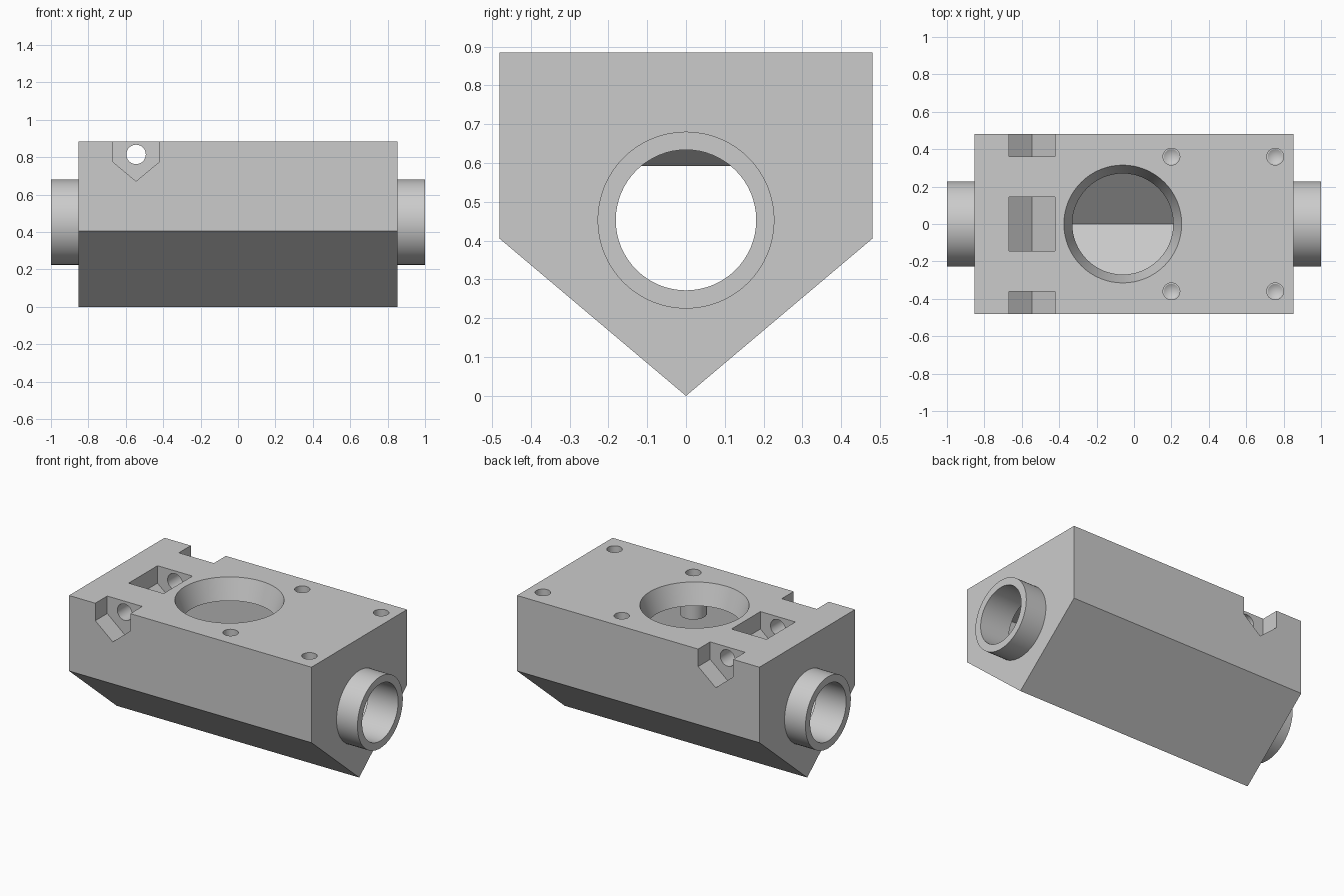
import bpy, bmesh
from math import radians
from mathutils import Matrix

if "Cube" in bpy.data.objects:
    bpy.data.objects.remove(bpy.data.objects["Cube"], do_unlink=True)

grey = bpy.data.materials.new("plain grey")
grey.use_nodes = True
colour = (0.6, 0.6, 0.6, 1)
grey.diffuse_color = colour
grey.node_tree.nodes["Principled BSDF"].inputs["Base Color"].default_value = colour


def finish(bm, name):
    bmesh.ops.recalc_face_normals(bm, faces=bm.faces)
    mesh = bpy.data.meshes.new(name)
    bm.to_mesh(mesh)
    bm.free()
    mesh.materials.append(grey)
    obj = bpy.data.objects.new(name, mesh)
    bpy.context.collection.objects.link(obj)
    return obj


def keel_prism(name, axis, centre, start, end, half, low, shoulder, top):
    """Five-sided prism with a V underside, running along x or y."""
    outline = [(0, low), (half, shoulder), (half, top), (-half, top), (-half, shoulder)]
    bm = bmesh.new()
    ring = []
    for u, z in outline:
        ring.append(bm.verts.new((start, u + centre, z) if axis == "X" else (u + centre, start, z)))
    face = bm.faces.new(ring)
    grown = bmesh.ops.extrude_face_region(bm, geom=[face])["geom"]
    shift = (end - start, 0, 0) if axis == "X" else (0, end - start, 0)
    moved = [v for v in grown if isinstance(v, bmesh.types.BMVert)]
    bmesh.ops.translate(bm, verts=moved, vec=shift)
    return finish(bm, name)


def cylinder(name, centre, r1, r2, depth, axis="Z", sides=64):
    """Cylinder or cone, r1 at the lower end of its axis."""
    turn = {"X": Matrix.Rotation(radians(90), 4, "Y"),
            "Y": Matrix.Rotation(radians(90), 4, "X"), "Z": Matrix()}[axis]
    bm = bmesh.new()
    bmesh.ops.create_cone(bm, cap_ends=True, segments=sides, radius1=r1, radius2=r2,
                          depth=depth, matrix=Matrix.Translation(centre) @ turn)
    return finish(bm, name)


def combine(target, tool, operation):
    mod = target.modifiers.new("combine", "BOOLEAN")
    mod.operation, mod.object, mod.solver = operation, tool, "EXACT"
    bpy.context.view_layer.objects.active = target
    bpy.ops.object.modifier_apply(modifier=mod.name)
    bpy.data.objects.remove(tool, do_unlink=True)


def add(tool):
    combine(housing, tool, "UNION")


def cut(tool):
    combine(housing, tool, "DIFFERENCE")


# Outer block with round end spigots, then hollowed
AXIS_Z = 0.453
housing = keel_prism("housing", "X", 0, -0.853, 0.853, 0.48, 0, 0.405, 0.885)
add(cylinder("spigots", (0, 0, AXIS_Z), 0.228, 0.228, 2, "X"))
cut(keel_prism("cavity", "X", 0, -0.79, 0.79, 0.42, 0.078, 0.432, 0.754))

# Pocket walls and screw bosses hanging inside
HINGE_X = -0.545
pockets = [(-0.48, -0.36), (-0.145, 0.145), (0.36, 0.48)]
for a, b in pockets:
    add(keel_prism("pocket_wall", "Y", HINGE_X, max(a - 0.06, -0.45), min(b + 0.06, 0.45),
                   0.185, 0.593, 0.745, 0.8))
screws = [(x, y) for x in (0.2, 0.755) for y in (-0.36, 0.36)]
for x, y in screws:
    add(cylinder("boss", (x, y, 0.72), 0.075, 0.075, 0.2))

# Bore through both ends, stopping inside the cavity
for side in (-1, 1):
    cut(cylinder("bore", (side * 0.9, 0, AXIS_Z), 0.181, 0.181, 0.3, "X"))

# Tapered opening in the top
cut(cylinder("opening", (-0.06, 0, 0.8195), 0.27, 0.315, 0.1312))

# V-floored pockets and the pin hole running through them
for a, b in pockets:
    outer_a, outer_b = (a - 0.1 if a < -0.4 else a), (b + 0.1 if b > 0.4 else b)
    cut(keel_prism("pocket", "Y", HINGE_X, outer_a, outer_b, 0.123, 0.672, 0.774, 1))
cut(cylinder("pin_hole", (HINGE_X, 0, 0.815), 0.052, 0.052, 1.2, "Y", 32))

# Blind screw holes with drilled points
for x, y in screws:
    hole = cylinder("screw_hole", (x, y, 0.85), 0.045, 0.045, 0.3, "Z", 32)
    combine(hole, cylinder("drill_point", (x, y, 0.69), 0, 0.045, 0.026, "Z", 32), "UNION")
    cut(hole)

bpy.ops.object.select_all(action="DESELECT")
housing.select_set(True)
bpy.context.view_layer.objects.active = housing
bpy.ops.object.shade_smooth_by_angle(angle=radians(25))
